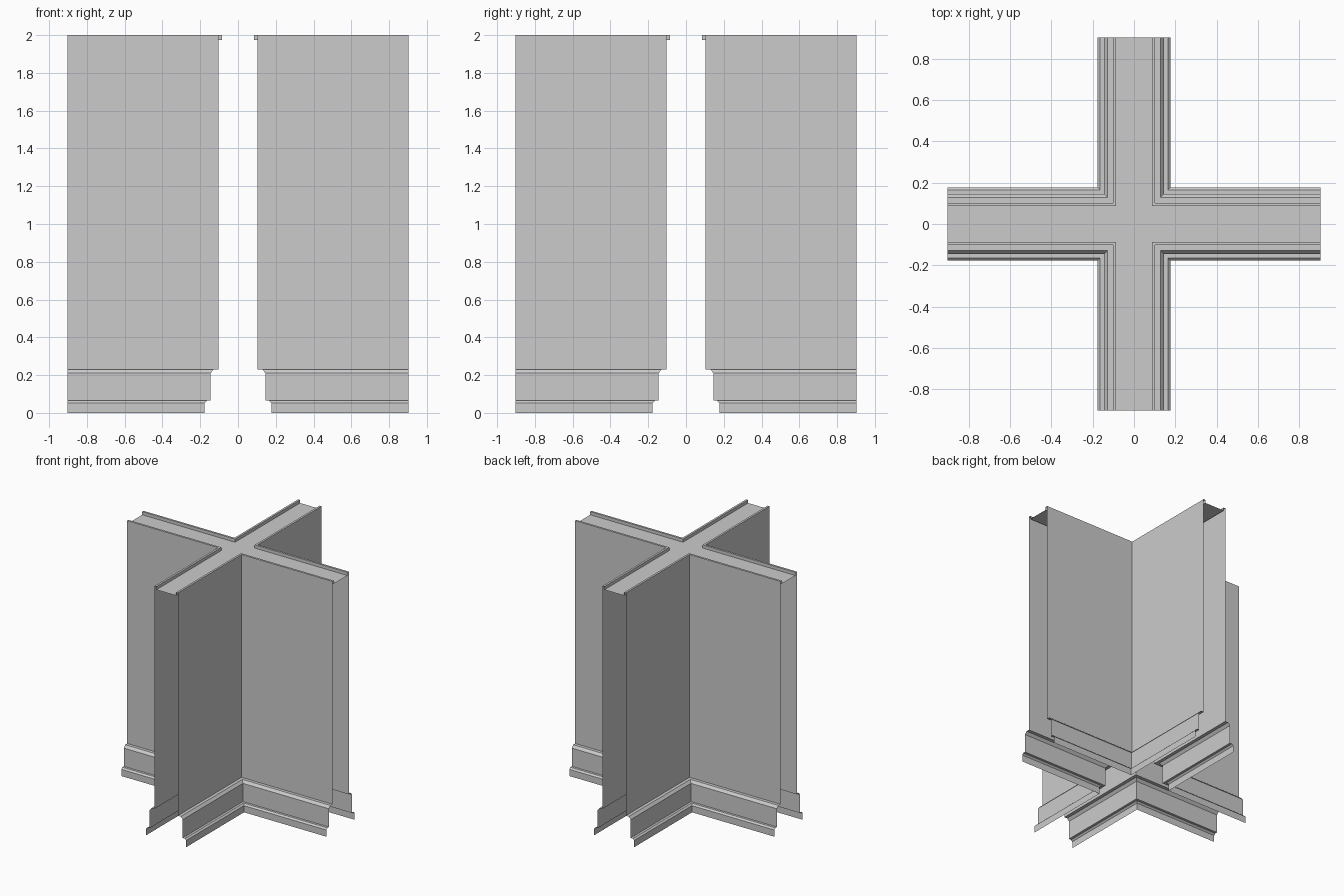
import bpy

if "Cube" in bpy.data.objects:
    bpy.data.objects.remove(bpy.data.objects["Cube"])

END = 0.902    # length of each arm from the centre
LIP = 0.086    # half width of the recessed top


def make_object(name, verts, faces):
    mesh = bpy.data.meshes.new(name)
    mesh.from_pydata(verts, [], faces)
    mesh.update()
    obj = bpy.data.objects.new(name, mesh)
    bpy.context.collection.objects.link(obj)
    return obj


def corner_sheet(name, profile):
    """Sweep (distance, height) points, bottom to top, round a mitred inside
    corner, then mirror the sheet into all four quadrants."""
    verts, faces = [], []
    for d, z in profile:
        verts += [(END, d, z), (d, d, z), (d, END, z)]
    for i in range(len(profile) - 1):
        for j in range(2):
            a = 3 * i + j
            faces.append((a, a + 1, a + 4, a + 3))
    obj = make_object(name, verts, faces)
    mirror = obj.modifiers.new("four_corners", 'MIRROR')
    mirror.use_axis = (True, True, False)
    mirror.use_mirror_merge = False
    return obj


# Walls with the raised rim along the top
corner_sheet("wall_corners", [(0.1025, 0.23), (0.1025, 2.0), (LIP, 2.0), (LIP, 1.975)])

# Skirting board with bevelled top, and the shoe moulding below it
corner_sheet("skirting", [(0.1455, 0.065), (0.1455, 0.21), (0.128, 0.23), (0.1025, 0.23)])
corner_sheet("shoe_moulding", [(0.1765, 0.0), (0.1765, 0.053), (0.164, 0.065), (0.1455, 0.065)])

# Recessed cross-shaped top; the arm ends and the underside stay open
w, e, z = LIP, END, 1.975
cross = [(w, w), (w, e), (-w, e), (-w, w), (-e, w), (-e, -w),
         (-w, -w), (-w, -e), (w, -e), (w, -w), (e, -w), (e, w)]
make_object("wall_top", [(x, y, z) for x, y in cross],
            [(0, 3, 6, 9), (0, 1, 2, 3), (3, 4, 5, 6), (6, 7, 8, 9), (9, 10, 11, 0)])
